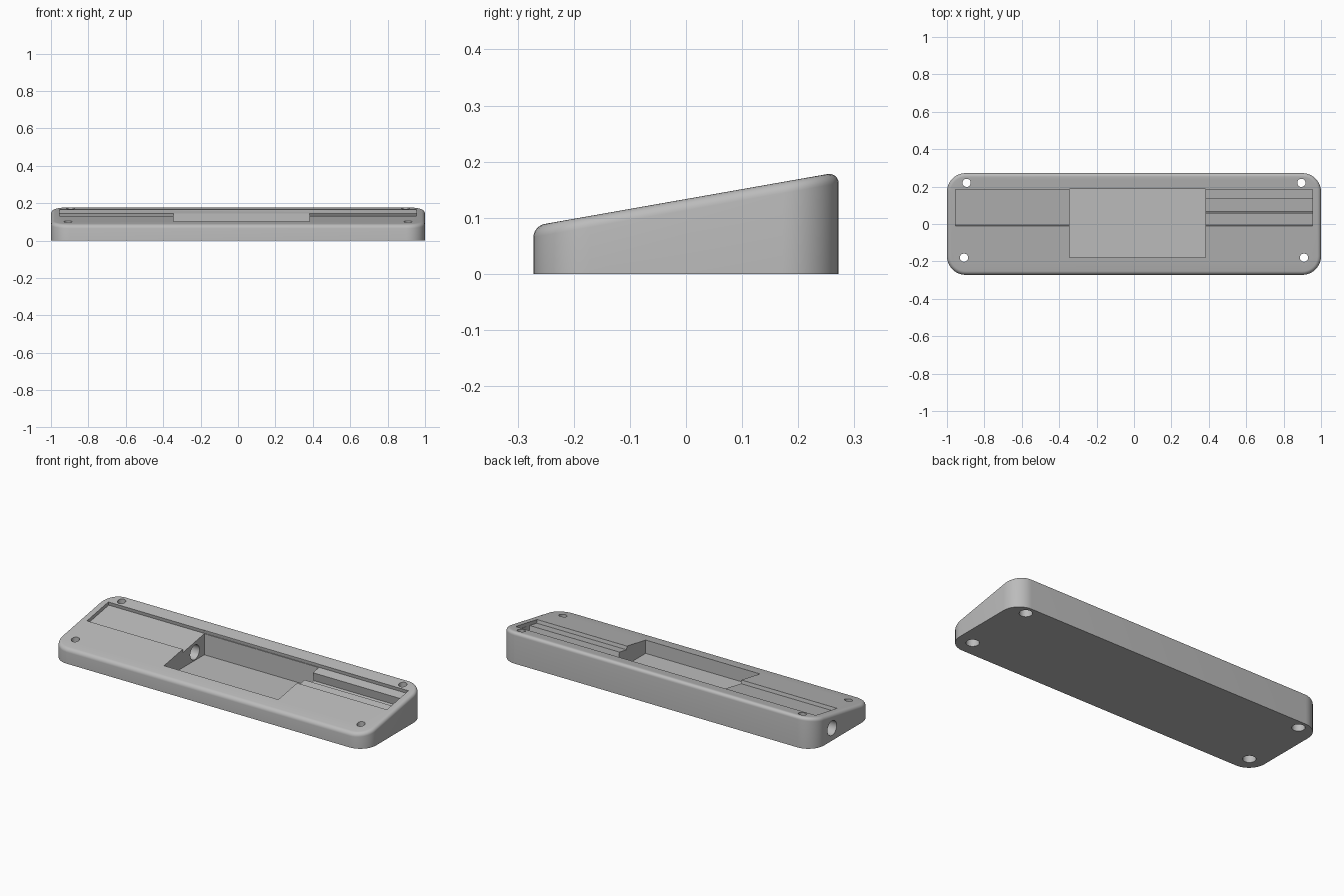
import bpy, bmesh
from math import sin, cos, pi, radians, tan
from mathutils import Matrix, Vector

if "Cube" in bpy.data.objects:
    bpy.data.objects.remove(bpy.data.objects["Cube"], do_unlink=True)

TILT = radians(10)
MID_Z = 0.1335
HALF_X, HALF_Y, CORNER, FILLET = 1.0, 0.272, 0.1, 0.02

grey = bpy.data.materials.new("plain grey")
grey.use_nodes = True
colour = (0.5, 0.5, 0.5, 1)
grey.diffuse_color = colour
grey.node_tree.nodes["Principled BSDF"].inputs["Base Color"].default_value = colour


def top_z(y):
    return MID_Z + y * tan(TILT)


def make_object(name, bm):
    bmesh.ops.recalc_face_normals(bm, faces=bm.faces)
    mesh = bpy.data.meshes.new(name)
    bm.to_mesh(mesh)
    bm.free()
    mesh.materials.append(grey)
    ob = bpy.data.objects.new(name, mesh)
    bpy.context.collection.objects.link(ob)
    return ob


def outline(inset, steps=10):
    """Rounded rectangle, counter-clockwise, shrunk by inset."""
    pts = []
    for quarter, (sx, sy) in enumerate([(1, 1), (-1, 1), (-1, -1), (1, -1)]):
        for i in range(steps + 1):
            a = (quarter + i / steps) * pi / 2
            r = CORNER - inset
            pts.append((sx * (HALF_X - CORNER) + r * cos(a),
                        sy * (HALF_Y - CORNER) + r * sin(a)))
    return pts


# Wedge body: stacked rounded outlines, the upper ones forming the fillet
bm = bmesh.new()
rings = [[bm.verts.new((x, y, 0)) for x, y in outline(0)]]
for k in range(7):
    a = k / 6 * pi / 2
    rings.append([bm.verts.new((x, y, top_z(y) - FILLET * (1 - sin(a))))
                  for x, y in outline(FILLET * (1 - cos(a)))])
for low, high in zip(rings, rings[1:]):
    for i in range(len(low)):
        j = (i + 1) % len(low)
        bm.faces.new((low[i], low[j], high[j], high[i]))
bm.faces.new(rings[0][::-1])
bm.faces.new(rings[-1])
body = make_object("wedge_body", bm)


def cut(ob):
    """Subtract a helper from the body, then discard it."""
    ob.hide_render = True
    mod = body.modifiers.new("cut", "BOOLEAN")
    mod.operation = "DIFFERENCE"
    mod.solver = "EXACT"
    mod.object = ob
    bpy.context.view_layer.objects.active = body
    bpy.ops.object.modifier_apply(modifier=mod.name)
    bpy.data.objects.remove(ob, do_unlink=True)


def cut_box(name, lo, hi, frame=Matrix()):
    lo, hi = Vector(lo), Vector(hi)
    bm = bmesh.new()
    bmesh.ops.create_cube(bm, size=1, matrix=frame @ Matrix.Translation((lo + hi) / 2)
                          @ Matrix.Diagonal((*(hi - lo), 1)))
    cut(make_object(name, bm))


def cut_cylinder(name, centre, radius, length, turn=Matrix()):
    bm = bmesh.new()
    bmesh.ops.create_cone(bm, cap_ends=True, segments=32, radius1=radius, radius2=radius,
                          depth=length, matrix=Matrix.Translation(centre) @ turn)
    cut(make_object(name, bm))


# Shallow slot and deeper channel, cut square to the sloping top
slope = Matrix.Translation((0, 0, MID_Z)) @ Matrix.Rotation(TILT, 4, "X")
cut_box("slot_cutter", (-0.955, -0.01, -0.02), (0.955, 0.188, 0.2), slope)
cut_box("channel_cutter", (0.2, 0.056, -0.07), (0.954, 0.132, 0.1), slope)

# Central pocket with a level floor
cut_box("pocket_cutter", (-0.345, -0.18, 0.025), (0.383, 0.186, 0.4))

# Cable hole from the end into the pocket
cut_cylinder("cable_hole_cutter", (-0.65, 0.1, 0.072), 0.042, 0.8,
             Matrix.Rotation(pi / 2, 4, "Y"))

# Screw holes, counterbored from below
for side in (-1, 1):
    for x, y in ((0.895, 0.22), (0.909, -0.18)):
        cut_cylinder("screw_hole_cutter", (side * x, y, 0.1), 0.022, 0.4)
        cut_cylinder("counterbore_cutter", (side * x, y, 0), 0.034, 0.08)

bpy.ops.object.select_all(action="DESELECT")
body.select_set(True)
bpy.context.view_layer.objects.active = body
bpy.ops.object.shade_smooth_by_angle(angle=radians(30))
